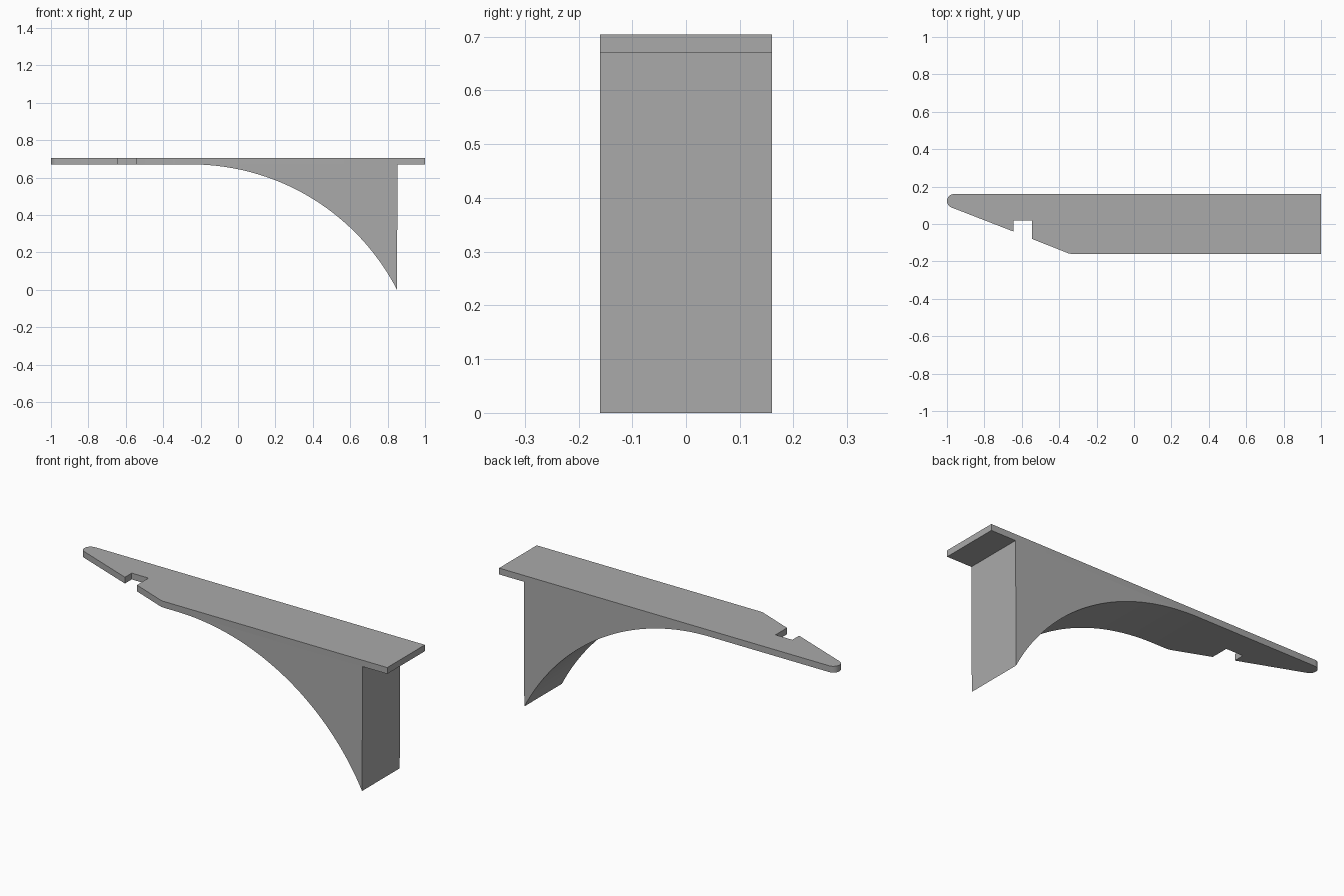
import bpy
import bmesh
import math
from mathutils import Vector

cube = bpy.data.objects.get("Cube")
if cube:
    bpy.data.objects.remove(cube, do_unlink=True)

grey = bpy.data.materials.new("mid grey")
grey.use_nodes = True
colour = (0.4, 0.4, 0.4, 1)
grey.diffuse_color = colour
grey.node_tree.nodes["Principled BSDF"].inputs["Base Color"].default_value = colour

TOP, UNDER, HALF = 0.704, 0.67, 0.16


def extruded(name, outline, direction):
    """Solid made by sweeping a closed outline along a direction."""
    bm = bmesh.new()
    face = bm.faces.new([bm.verts.new(p) for p in outline])
    swept = bmesh.ops.extrude_face_region(bm, geom=[face])["geom"]
    moved = [g for g in swept if isinstance(g, bmesh.types.BMVert)]
    bmesh.ops.translate(bm, verts=moved, vec=Vector(direction))
    bmesh.ops.recalc_face_normals(bm, faces=bm.faces)
    mesh = bpy.data.meshes.new(name)
    bm.to_mesh(mesh)
    bm.free()
    mesh.materials.append(grey)
    obj = bpy.data.objects.new(name, mesh)
    bpy.context.collection.objects.link(obj)
    return obj


def arc(cx, cy, r, start, end, steps):
    angles = [math.radians(start + (end - start) * i / steps) for i in range(steps + 1)]
    return [(cx + r * math.cos(a), cy + r * math.sin(a)) for a in angles]


# Flat top plate with a rounded tip, slanted edge and square notch
tip = arc(-0.963, HALF - 0.037, 0.037, 90, 248, 12)
edge = [(-0.645, -0.04), (-0.645, 0.018), (-0.545, 0.018), (-0.545, -0.08),
        (-0.35, -0.157), (-0.335, -HALF), (1, -HALF), (1, HALF)]
extruded("top_plate", [(x, y, UNDER) for x, y in tip + edge], (0, 0, TOP - UNDER))

# Solid support with a concave curved underside and an upright end wall
drop = 0.568
radius = UNDER + drop
end_angle = math.degrees(math.asin(drop / radius))
curve = arc(-0.25, -drop, radius, 90, end_angle, 40)
extruded("curved_support", [(x, -HALF, z) for x, z in curve + [(0.853, UNDER)]],
         (0, 2 * HALF, 0))

for obj in bpy.context.collection.objects:
    obj.select_set(obj.name in ("top_plate", "curved_support"))
    if obj.name == "curved_support":
        bpy.context.view_layer.objects.active = obj
bpy.ops.object.shade_smooth_by_angle(angle=math.radians(30))
